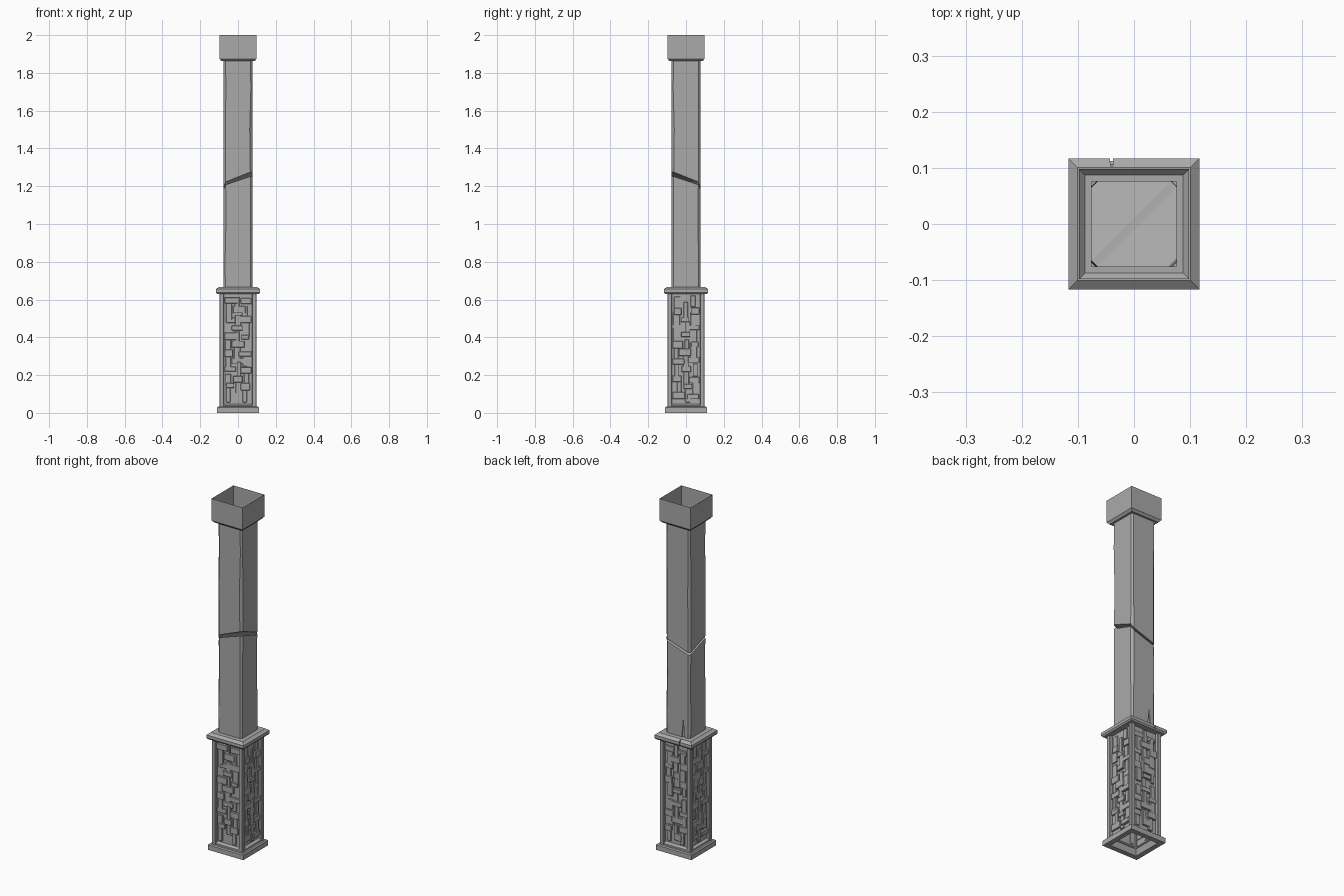
import bpy, bmesh, math, random
from mathutils import Matrix, Vector

if "Cube" in bpy.data.objects:
    bpy.data.objects.remove(bpy.data.objects["Cube"])

random.seed(7)

stone = bpy.data.materials.new("dark_stone")
stone.diffuse_color = (0.4, 0.4, 0.4, 1)
stone.use_nodes = True
stone.node_tree.nodes["Principled BSDF"].inputs["Base Color"].default_value = stone.diffuse_color


def finish(bm, name):
    bmesh.ops.recalc_face_normals(bm, faces=bm.faces)
    me = bpy.data.meshes.new(name)
    bm.to_mesh(me)
    bm.free()
    me.materials.append(stone)
    ob = bpy.data.objects.new(name, me)
    bpy.context.collection.objects.link(ob)
    return ob


def bridge(bm, a, b):
    n = len(a)
    for i in range(n):
        bm.faces.new((a[i], a[(i + 1) % n], b[(i + 1) % n], b[i]))


def square_loft(name, profile, bottom=False, top=False, closed=False):
    """Sweep a (half width, z) profile around a square."""
    bm = bmesh.new()
    rings = [[bm.verts.new((h * sx, h * sy, z))
              for sx, sy in ((1, 1), (-1, 1), (-1, -1), (1, -1))] for h, z in profile]
    for a, b in zip(rings, rings[1:]):
        bridge(bm, a, b)
    if closed:
        bridge(bm, rings[-1], rings[0])
    if bottom:
        bm.faces.new(rings[0])
    if top:
        bm.faces.new(rings[-1])
    return finish(bm, name)


def octagon(h, chips):
    """Square with four chamfered corners, each with its own chamfer size."""
    pts = []
    for k, c in enumerate(chips):
        r = Matrix.Rotation(k * math.pi / 2, 3, 'Z')
        pts += [r @ Vector((h, h - c, 0)), r @ Vector((h - c, h, 0))]
    return pts


def shaft(name, h, levels, break_z, end_cap):
    """Worn shaft whose last ring is a slanted break (low, middle, high)."""
    bm = bmesh.new()
    rings = []
    for z, chips in levels:
        ring = []
        for p in octagon(h, chips):
            if z is None:
                # two slopes joined by a steeper band along the diagonal
                d = (p.x - p.y) / (2 * h)
                lo, mid, hi = break_z
                p.z = mid + d * (hi - mid if d > 0 else mid - lo)
                p.z += 0.007 * math.copysign(1 - abs(d), d)
            else:
                p.z = z
            ring.append(bm.verts.new(p))
        rings.append(ring)
    for a, b in zip(rings, rings[1:]):
        bridge(bm, a, b)
    v = rings[-1]
    for idx in ((0, 1, 4, 5), (1, 2, 3, 4), (5, 6, 7, 0)):
        bm.faces.new([v[i] for i in idx])
    if end_cap:
        bm.faces.new(rings[0])
    return finish(bm, name)


def add_box(bm, x0, x1, y0, y1, z0, z1, rot=0.0):
    m = (Matrix.Rotation(rot, 4, 'Z')
         @ Matrix.Translation(((x0 + x1) / 2, (y0 + y1) / 2, (z0 + z1) / 2))
         @ Matrix.Diagonal((x1 - x0, y1 - y0, z1 - z0, 1)))
    bmesh.ops.create_cube(bm, size=1, matrix=m)


# Base plinth: open square ring
square_loft("base_plinth", [(0.112, 0), (0.112, 0.028), (0.106, 0.033), (0.074, 0.033), (0.084, 0)],
            closed=True)
# Lower rail sloping up to the recessed panels, then the hollow panel core
square_loft("pedestal_panels", [(0.096, 0.03), (0.094, 0.04), (0.08, 0.048), (0.08, 0.63)])

# Corner posts
for k in range(4):
    bm = bmesh.new()
    add_box(bm, 0.073, 0.098, 0.073, 0.098, 0.03, 0.632, k * math.pi / 2)
    post = finish(bm, f"corner_post_{k + 1}")
    bev = post.modifiers.new("bevel", 'BEVEL')
    bev.width, bev.segments = 0.003, 1

# Woven stone blocks on every panel
for k in range(4):
    bm = bmesh.new()
    for row in range(12):
        for col in range(3):
            if random.random() < 0.08:
                continue
            upright = (row + col + k) % 2 == 0
            w, h = (0.031, 0.08) if upright else (0.056, 0.034)
            w *= random.uniform(0.7, 1.25)
            h *= random.uniform(0.7, 1.2)
            x = (col - 1) * 0.044 + random.uniform(-0.009, 0.009)
            z = 0.092 + row * 0.045 + random.uniform(-0.009, 0.009)
            out = random.uniform(0.088, 0.094) - (0.003 if upright else 0)
            add_box(bm, max(x - w / 2, -0.071), min(x + w / 2, 0.071), -out, -0.077,
                    max(z - h / 2, 0.056), min(z + h / 2, 0.622), k * math.pi / 2)
    blocks = finish(bm, f"panel_blocks_{k + 1}")
    bev = blocks.modifiers.new("bevel", 'BEVEL')
    bev.width, bev.segments = 0.002, 1

# Cornice on top of the pedestal
cornice = square_loft("pedestal_cornice", [(0.1, 0.63), (0.111, 0.63), (0.117, 0.638),
                                           (0.117, 0.655), (0.101, 0.667)], bottom=True, top=True)

# Broken shaft in two pieces
even = (0.01,) * 4
lower = shaft("lower_shaft", 0.076,
              [(0.655, even), (0.78, (0.009, 0.011, 0.007, 0.01)),
               (1.0, (0.013, 0.009, 0.012, 0.009)), (None, (0.011,) * 4)],
              (1.14, 1.198, 1.255), True)
shaft("upper_shaft", 0.076,
      [(1.862, even), (1.72, (0.009, 0.01, 0.012, 0.008)),
       (1.5, (0.01, 0.012, 0.009, 0.014)), (None, (0.011,) * 4)],
      (1.153, 1.212, 1.28), False)

# Crack running up the back of the cornice and lower shaft
shaft_crack = [(-0.052, 0.6), (-0.03, 0.6), (-0.028, 0.69), (-0.036, 0.765), (-0.042, 0.7)]
cornice_crack = [(-0.043, 0.6), (-0.038, 0.6), (-0.037, 0.69), (-0.042, 0.69)]
for target, y0, outline, name in ((lower, 0.07, shaft_crack, "shaft_crack_cutter"),
                                  (cornice, 0.103, cornice_crack, "cornice_crack_cutter")):
    bm = bmesh.new()
    a = [bm.verts.new((x, y0, z)) for x, z in outline]
    b = [bm.verts.new((x, 0.14, z)) for x, z in outline]
    bridge(bm, a, b)
    bm.faces.new(a)
    bm.faces.new(b)
    cutter = finish(bm, name)
    cutter.hide_render = True
    cutter.hide_set(True)
    cut = target.modifiers.new("crack", 'BOOLEAN')
    cut.operation, cut.object, cut.solver = 'DIFFERENCE', cutter, 'EXACT'

# Capital: thin open box with a stepped underside
square_loft("capital", [(0.076, 1.862), (0.087, 1.862), (0.098, 1.874), (0.098, 2.0)])
